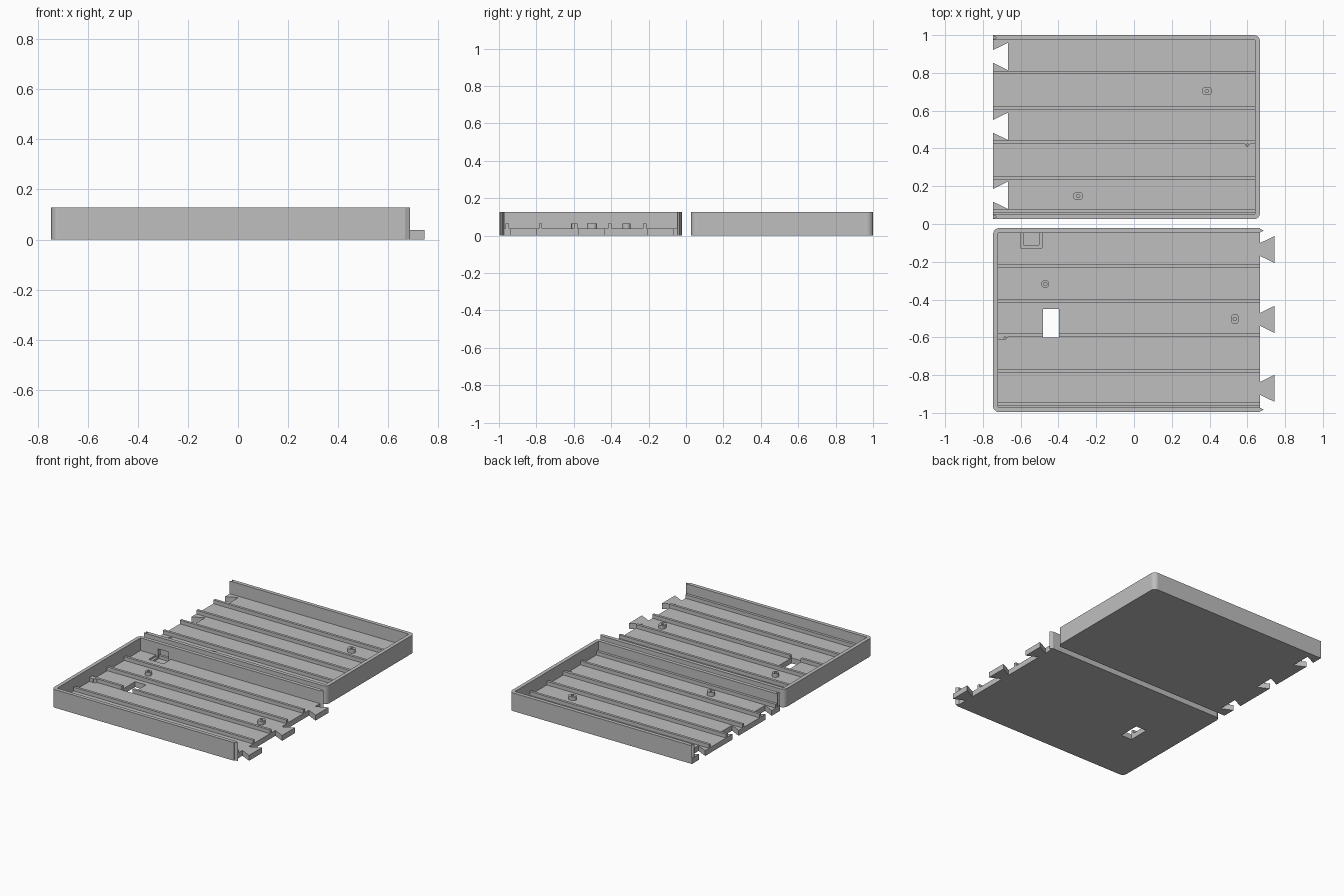
import bpy
import bmesh
import math

cube = bpy.data.objects.get("Cube")
if cube:
    bpy.data.objects.remove(cube, do_unlink=True)

grey = bpy.data.materials.new("plain_grey")
grey.use_nodes = True
COLOUR = (0.52, 0.52, 0.52, 1)
grey.diffuse_color = COLOUR
grey.node_tree.nodes["Principled BSDF"].inputs["Base Color"].default_value = COLOUR

FLOOR, RIB, TOP = 0.038, 0.064, 0.127
CLOSED, OPEN = -0.746, 0.667
LOW, HIGH = -0.996, -0.022
TAB_ROWS = (-0.87, -0.505, -0.135)
RIB_ROWS = (-0.22, -0.408, -0.59, -0.778, -0.955)


def prism(name, points, z0, z1):
    """Extrude a flat outline between two heights."""
    bm = bmesh.new()
    face = bm.faces.new([bm.verts.new((x, y, z0)) for x, y in points])
    result = bmesh.ops.extrude_face_region(bm, geom=[face])
    verts = [v for v in result["geom"] if isinstance(v, bmesh.types.BMVert)]
    bmesh.ops.translate(bm, verts=verts, vec=(0, 0, z1 - z0))
    bmesh.ops.recalc_face_normals(bm, faces=bm.faces)
    mesh = bpy.data.meshes.new(name)
    bm.to_mesh(mesh)
    bm.free()
    mesh.materials.append(grey)
    obj = bpy.data.objects.new(name, mesh)
    bpy.context.collection.objects.link(obj)
    return obj


def rect(x0, x1, y0, y1):
    return [(x0, y0), (x1, y0), (x1, y1), (x0, y1)]


def arc(cx, cy, r, a0, a1, steps=8):
    angles = [math.radians(a0 + (a1 - a0) * i / steps) for i in range(steps + 1)]
    return [(cx + r * math.cos(a), cy + r * math.sin(a)) for a in angles]


def rounded_end(r=0.032):
    """Closed end of a tray, from the high corner to the low corner."""
    return (arc(CLOSED + r, HIGH - r, r, 90, 180)
            + arc(CLOSED + r, LOW + r, r, 180, 270))


def cut(obj, cutter):
    mod = obj.modifiers.new("cut", "BOOLEAN")
    mod.object = cutter
    mod.operation = "DIFFERENCE"
    mod.solver = "EXACT"
    cutter.hide_render = True
    cutter.hide_viewport = True
    cutter.display_type = "WIRE"


def boss(name, x, y, stretch_x=0, stretch_y=0, r=0.021, hole=0.009):
    """Short stud with a round hole, optionally stretched to an oval."""
    outer = [(px + math.copysign(stretch_x, px - x), py + math.copysign(stretch_y, py - y))
             for px, py in arc(x, y, r, 5, 355, 35)]
    stud = prism(name, outer, FLOOR - 0.005, RIB)
    cut(stud, prism(name + "_cutter", arc(x, y, hole, 0, 345, 23), FLOOR, RIB + 0.02))
    return stud


def tray(prefix, place, tongue):
    """Floor, three walls and ribs; tongue is +1 for male ends, -1 for female."""
    edge = [(OPEN, LOW)]
    for row in TAB_ROWS:
        near, far, reach = (0.034, 0.072, 0.078)
        if tongue > 0:
            edge += [(OPEN, row - near), (OPEN + reach, row - far),
                     (OPEN + reach, row + far), (OPEN, row + near)]
        else:
            edge += [(OPEN, row - near), (OPEN - reach, row - far),
                     (OPEN - reach, row + far), (OPEN, row + near)]
    edge.append((OPEN, HIGH))
    floor = prism(prefix + "_floor", place(edge + rounded_end()), 0, FLOOR)

    # Walls on three sides with a pointed joint at each free end
    inner_low, inner_high, tip = LOW + 0.026, HIGH - 0.026, OPEN + 0.02 * tongue
    outline = rounded_end() + [
        (OPEN, LOW), (OPEN, LOW + 0.003), (tip, LOW + 0.013), (OPEN, LOW + 0.023),
        (OPEN, inner_low), (CLOSED + 0.026, inner_low),
        (CLOSED + 0.026, inner_high), (OPEN, inner_high),
        (OPEN, HIGH - 0.023), (tip, HIGH - 0.013), (OPEN, HIGH - 0.003), (OPEN, HIGH)]
    walls = prism(prefix + "_walls", place(outline), 0, TOP)

    ribs = [prism(f"{prefix}_rib_{i + 1}",
                  place(rect(CLOSED + 0.02, OPEN, y - 0.009, y + 0.009)),
                  FLOOR - 0.005, RIB) for i, y in enumerate(RIB_ROWS)]
    return floor, walls, ribs


# Front tray with dovetail tabs
floor, walls, ribs = tray("front_tray", lambda pts: pts, 1)

# Back tray is flipped end to end and has dovetail sockets
tray("back_tray",
     lambda pts: [(CLOSED + OPEN - x, y + 1.022) for x, y in pts], -1)

# Rectangular opening through the front tray
opening = prism("opening_cutter", rect(-0.481, -0.397, -0.6, -0.45), -0.1, 0.1)
cut(floor, opening)
cut(ribs[2], opening)

# Stepped connector recess with a window in the wall
recess = prism("recess_cutter", rect(-0.602, -0.487, -0.127, -0.04), 0.026, 0.1)
pocket = prism("pocket_cutter", rect(-0.585, -0.503, -0.112, -0.04), 0.015, 0.1)
window = prism("window_cutter", rect(-0.585, -0.503, -0.06, 0), 0.015, 0.085)
cut(floor, recess)
cut(floor, pocket)
cut(walls, window)

# Mounting studs
boss("front_round_stud", -0.47, -0.318)
boss("front_oval_stud", 0.534, -0.503, stretch_y=0.006)
boss("back_oval_stud_1", 0.386, 0.704, stretch_x=0.006)
boss("back_oval_stud_2", -0.296, 0.148, stretch_x=0.006)

# Small locating pins at the closed ends
boss("front_pin", -0.683, -0.598, r=0.013, hole=0.005)
prism("front_pin_bridge", rect(-0.725, -0.69, -0.615, -0.582), FLOOR - 0.005, RIB)
boss("back_pin", 0.6, 0.423, r=0.013, hole=0.005)
